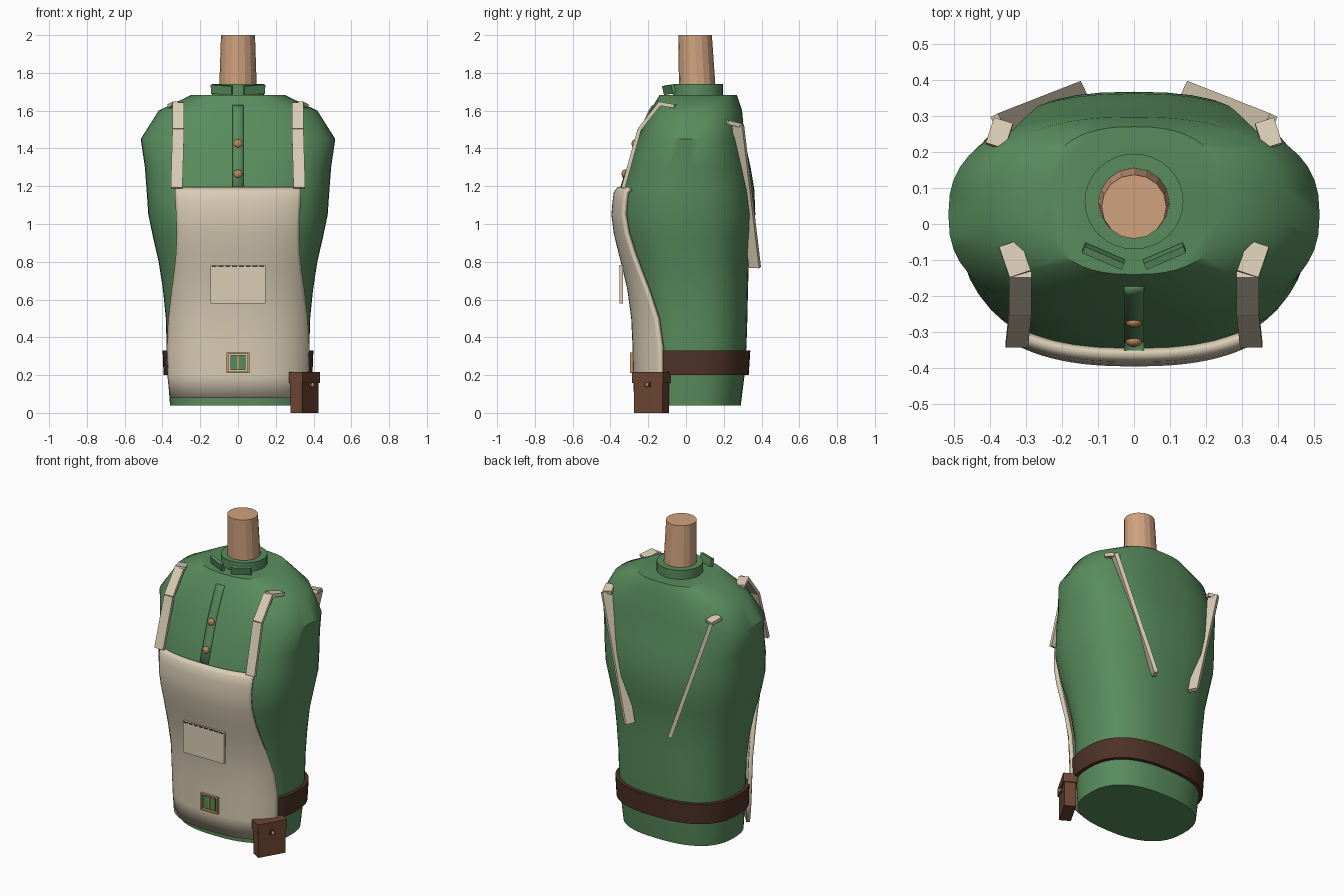
import bpy, bmesh, math
from mathutils import Vector, Matrix

cube = bpy.data.objects.get("Cube")
if cube:
    bpy.data.objects.remove(cube, do_unlink=True)


def material(name, rgb):
    m = bpy.data.materials.new(name)
    m.use_nodes = True
    m.diffuse_color = (*rgb, 1)
    m.node_tree.nodes["Principled BSDF"].inputs["Base Color"].default_value = (*rgb, 1)
    return m


GREEN = material("shirt green", (0.10, 0.265, 0.11))
CREAM = material("canvas cream", (0.70, 0.61, 0.46))
WOOD = material("pale wood", (0.63, 0.36, 0.21))
BELT = material("dark leather", (0.075, 0.032, 0.02))
POUCH = material("pouch leather", (0.15, 0.062, 0.032))
COPPER = material("copper", (0.50, 0.24, 0.11))
GOLD = material("buckle gold", (0.58, 0.34, 0.12))


def finish(name, bm, mat, angle=35):
    bmesh.ops.recalc_face_normals(bm, faces=bm.faces)
    me = bpy.data.meshes.new(name)
    bm.to_mesh(me)
    bm.free()
    me.materials.append(mat)
    me.shade_smooth()
    me.set_sharp_from_angle(angle=math.radians(angle))
    ob = bpy.data.objects.new(name, me)
    bpy.context.collection.objects.link(ob)
    return ob


def ring_point(ring, t, grow=0.0, n=2.5):
    """Point on a rounded cross-section; ring = z, half width, front y, back y."""
    z, a, yf, yb = ring
    c, s = math.cos(t), math.sin(t)
    e = 2 / n
    x = math.copysign(abs(c) ** e, c) * (a + grow)
    y = math.copysign(abs(s) ** e, s) * ((yb - yf) / 2 + grow)
    return Vector((x, y + (yf + yb) / 2, z))


def loft(name, rings, mat, sides=48, grow=0.0, n=2.5, angle=35):
    bm = bmesh.new()
    loops = [[bm.verts.new(ring_point(r, 2 * math.pi * i / sides, grow, n))
              for i in range(sides)] for r in rings]
    for lo, hi in zip(loops, loops[1:]):
        for i in range(sides):
            j = (i + 1) % sides
            bm.faces.new((lo[i], lo[j], hi[j], hi[i]))
    bm.faces.new(loops[0][::-1])
    bm.faces.new(loops[-1])
    return finish(name, bm, mat, angle)


def box(name, centre, size, mat, rot=None):
    bm = bmesh.new()
    m = Matrix.Translation(centre) @ (rot or Matrix()) @ Matrix.Diagonal((*size, 1))
    bmesh.ops.create_cube(bm, size=1, matrix=m)
    return finish(name, bm, mat)


def beam(name, p, q, wide, width, thick, mat):
    """Flat bar from p to q, its width lying along the wide direction."""
    p, q = Vector(p), Vector(q)
    d = (q - p).normalized()
    w = Vector(wide)
    w = (w - d * w.dot(d)).normalized()
    rot = Matrix((w, d.cross(w), d)).transposed().to_4x4()
    return box(name, (p + q) / 2, (width, thick, (q - p).length), mat, rot)


def stud(name, centre, radius, mat):
    bm = bmesh.new()
    bmesh.ops.create_uvsphere(bm, u_segments=16, v_segments=8, radius=radius,
                              matrix=Matrix.Translation(centre) @ Matrix.Diagonal((1, 0.7, 1, 1)))
    return finish(name, bm, mat, 60)


# Torso
BODY = [(0.04, 0.36, -0.24, 0.29), (0.2, 0.372, -0.245, 0.31),
        (0.35, 0.378, -0.248, 0.32), (0.5, 0.382, -0.255, 0.325),
        (0.65, 0.397, -0.275, 0.328), (0.8, 0.42, -0.31, 0.333),
        (0.93, 0.45, -0.345, 0.35), (1.05, 0.475, -0.36, 0.367),
        (1.18, 0.484, -0.345, 0.362), (1.3, 0.493, -0.305, 0.342),
        (1.45, 0.515, -0.258, 0.31), (1.6, 0.42, -0.19, 0.297),
        (1.682, 0.25, -0.14, 0.27)]


def section(z):
    for lo, hi in zip(BODY, BODY[1:]):
        if z <= hi[0]:
            f = (z - lo[0]) / (hi[0] - lo[0])
            return tuple(a + (b - a) * f for a, b in zip(lo, hi))
    return BODY[-1]


loft("torso", BODY, GREEN, angle=40)
loft("collar", [(1.67, 0.137, -0.07, 0.195), (1.74, 0.137, -0.07, 0.195)], GREEN, 32, n=2)
loft("neck_post", [(1.7, 0.1, -0.037, 0.158), (2.0, 0.09, -0.041, 0.137)], WOOD, 16, n=2, angle=20)
loft("belt", [section(z) for z in (0.2, 0.265, 0.33)], BELT, grow=0.022)


def sheet(name, rows, columns, thick, mat):
    """Cloth following the torso; rows hold z, half width and stand-off."""
    bm = bmesh.new()
    grid = []
    for z, w, grow in rows:
        r = section(z)
        edge = math.acos((w / (r[1] + grow)) ** 1.25)
        span = math.pi - 2 * edge
        grid.append([bm.verts.new(ring_point(r, math.pi + edge + span * i / columns, grow))
                     for i in range(columns + 1)])
    for a, b in zip(grid, grid[1:]):
        for i in range(columns):
            bm.faces.new((a[i], a[i + 1], b[i + 1], b[i]))
    for f in bm.faces:
        f.normal_update()
    ob = finish(name, bm, mat, 50)
    if sum(p.normal.y for p in ob.data.polygons) > 0:
        ob.data.flip_normals()
    mod = ob.modifiers.new("thickness", 'SOLIDIFY')
    mod.thickness = thick
    mod.offset = -1
    return ob


# Apron
sheet("apron", [(0.08, 0.362, 0.034), (0.2, 0.374, 0.035), (0.35, 0.378, 0.035),
                (0.5, 0.37, 0.035), (0.65, 0.352, 0.035), (0.75, 0.338, 0.035),
                (0.85, 0.328, 0.035), (0.95, 0.325, 0.035), (1.05, 0.328, 0.035),
                (1.12, 0.332, 0.037), (1.17, 0.334, 0.036), (1.195, 0.334, 0.022)],
      28, 0.025, CREAM)

# Shirt placket and buttons
sheet("placket", [(z, 0.028, 0.008) for z in (1.18, 1.3, 1.45, 1.6, 1.63)], 2, 0.015, GREEN)
for i, (y, z) in enumerate(((-0.325, 1.265), (-0.272, 1.425))):
    stud(f"shirt_button_{i + 1}", (0, y, z), 0.023, COPPER)

# Apron pocket with a stitched top edge
box("pocket", (0, -0.342, 0.68), (0.29, 0.018, 0.2), CREAM)
for i in range(8):
    box(f"pocket_stitch_{i + 1}", (-0.126 + i * 0.036, -0.351, 0.776), (0.025, 0.006, 0.008), BELT)

# Belt buckle on the apron
for s in (-1, 1):
    box("buckle_side", (s * 0.056, -0.288, 0.265), (0.009, 0.018, 0.108), GOLD)
    box("buckle_rail", (0, -0.288, 0.265 + s * 0.05), (0.112, 0.018, 0.008), GOLD)
    box("buckle_inset", (s * 0.022, -0.287, 0.267), (0.036, 0.009, 0.078), GREEN)
box("buckle_prong", (0, -0.288, 0.267), (0.008, 0.014, 0.078), GOLD)

# Collar flaps and apron straps on both sides
for s, side in ((1, "left"), (-1, "right")):
    beam(f"{side}_collar_flap", (s * 0.14, -0.066, 1.715), (s * 0.03, -0.113, 1.708),
         (0, -0.25, 1), 0.048, 0.02, GREEN)
    path = [(s * 0.325, -0.333, 1.19), (s * 0.316, -0.247, 1.5),
            (s * 0.316, -0.14, 1.637), (s * 0.345, -0.055, 1.622)]
    for i, (p, q) in enumerate(zip(path, path[1:])):
        beam(f"{side}_front_strap_{i + 1}", p, q, (1, 0, 0), 0.062, 0.02, CREAM)
    beam(f"{side}_back_strap", (s * 0.375, 0.275, 1.525), (s * 0.145, 0.365, 0.77),
         (s * 0.45, 0.9, 0), 0.06, 0.024, CREAM)
    beam(f"{side}_back_strap_top", (s * 0.362, 0.285, 1.523), (s * 0.385, 0.215, 1.54),
         (1, 0, 0), 0.055, 0.022, CREAM)

# Belt pouch, turned outward at the left hip
turn = Matrix.Rotation(math.radians(60), 4, 'Z')
out = Vector((0.87, -0.5, 0))
centre = Vector((0.352, -0.183, 0))
box("pouch", centre + Vector((0, 0, 0.09)), (0.175, 0.07, 0.18), POUCH, turn)
box("pouch_lid", centre + Vector((0, 0, 0.187)), (0.188, 0.083, 0.058), POUCH, turn)
box("pouch_tab", centre + out * 0.04 + Vector((0, 0, 0.152)), (0.03, 0.012, 0.03), POUCH, turn)
stud("pouch_stud", centre + out * 0.046 + Vector((0, 0, 0.148)), 0.013, COPPER)
